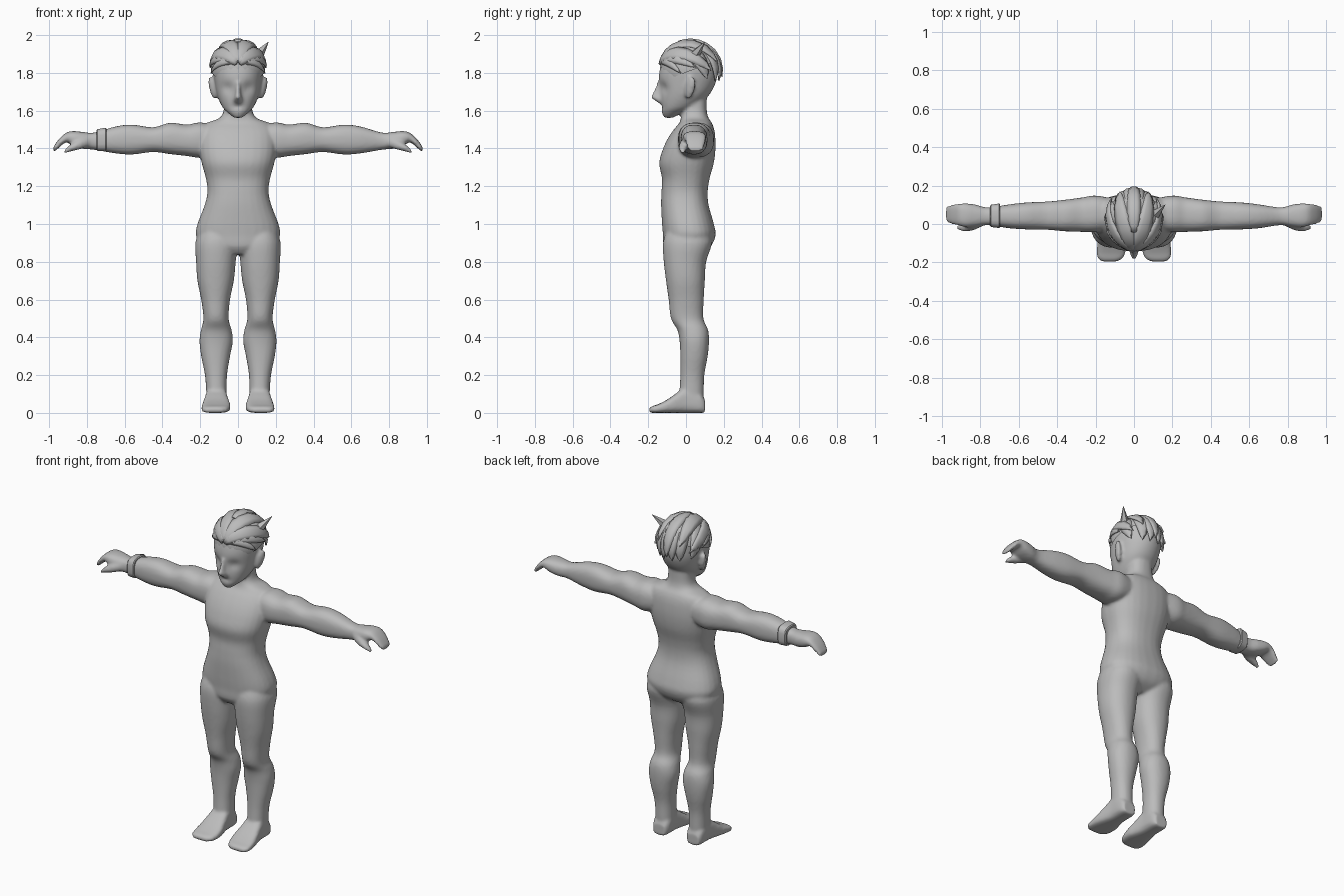
import bpy, bmesh, math
from mathutils import Vector

cube = bpy.data.objects.get("Cube")
if cube:
    bpy.data.objects.remove(cube)

clay = bpy.data.materials.new("grey_clay")
clay.use_nodes = True
GREY = (0.5, 0.5, 0.5, 1)
clay.diffuse_color = GREY
clay.node_tree.nodes["Principled BSDF"].inputs["Base Color"].default_value = GREY


def make_object(name, bm, angle=40):
    bmesh.ops.recalc_face_normals(bm, faces=bm.faces)
    mesh = bpy.data.meshes.new(name)
    bm.to_mesh(mesh)
    bm.free()
    mesh.materials.append(clay)
    obj = bpy.data.objects.new(name, mesh)
    bpy.context.collection.objects.link(obj)
    bpy.ops.object.select_all(action='DESELECT')
    obj.select_set(True)
    bpy.context.view_layer.objects.active = obj
    bpy.ops.object.shade_smooth_by_angle(angle=math.radians(angle))
    return obj


def resample(rows, steps):
    """Catmull-Rom interpolation through rows of numbers."""
    out = []
    for i in range(len(rows) - 1):
        a, b, c, d = (rows[min(max(i + k, 0), len(rows) - 1)] for k in (-1, 0, 1, 2))
        for s in range(steps):
            t = s / steps
            out.append([q + t / 2 * (r - p + t * (2 * p - 5 * q + 4 * r - w + t * (3 * (q - r) + w - p)))
                        for p, q, r, w in zip(a, b, c, d)])
    return out + [list(rows[-1])]


def loft(bm, axis, rows, power=2.2, side=1, steps=4, n=28, tweak=None):
    """Closed skin through rounded sections: position, then min/max of the two other axes."""
    rings = []
    for pos, a0, a1, b0, b1 in resample(rows, steps):
        ring = []
        for k in range(n):
            c, s = (f(2 * math.pi * (k + .5) / n) for f in (math.cos, math.sin))
            u, v = (math.copysign(abs(e) ** (2 / power), e) for e in (c, s))
            co = [(a0 + a1) / 2 + u * (a1 - a0) / 2, (b0 + b1) / 2 + v * (b1 - b0) / 2]
            co.insert("xyz".index(axis), pos)
            if tweak:
                co = tweak(*co)
            ring.append(bm.verts.new((co[0] * side, co[1], co[2])))
        rings.append(ring)
    for r, q in zip(rings, rings[1:]):
        for k in range(n):
            j = (k + 1) % n
            bm.faces.new((r[k], r[j], q[j], q[k]))
    bm.faces.new(rings[0])
    bm.faces.new(rings[-1])


def centred(rows):
    return [(z, -w, w, y0, y1) for z, w, y0, y1 in rows]


# Section tables
TORSO = centred([
    (.84, .12, -.09, .07), (.88, .19, -.118, .13), (.94, .223, -.122, .157), (1.0, .215, -.127, .148),
    (1.1, .177, -.132, .12), (1.17, .162, -.13, .115), (1.24, .17, -.127, .125), (1.32, .192, -.142, .147),
    (1.39, .205, -.125, .156), (1.45, .205, -.098, .156), (1.5, .195, -.065, .15), (1.535, .165, -.035, .137),
    (1.56, .1, -.028, .12), (1.6, .076, -.022, .11), (1.68, .072, -.02, .11)])
HEAD = centred([
    (1.562, .02, -.115, -.07), (1.59, .055, -.128, -.015), (1.62, .083, -.132, .05), (1.68, .11, -.136, .12),
    (1.75, .124, -.144, .158), (1.81, .13, -.14, .165), (1.88, .122, -.12, .16), (1.94, .09, -.08, .13),
    (1.965, .04, -.03, .07)])
LEG = [
    (.97, .03, .2, -.1, .12), (.9, .004, .226, -.122, .138), (.8, .012, .222, -.118, .107),
    (.7, .022, .215, -.106, .1), (.6, .042, .195, -.092, .094), (.5, .05, .183, -.08, .092),
    (.44, .034, .196, -.046, .117), (.38, .027, .204, -.034, .122), (.3, .042, .195, -.03, .115),
    (.2, .058, .175, -.03, .097), (.1, .06, .168, -.035, .094), (.04, .06, .168, -.03, .09)]
FOOT = [
    (.1, .075, .155, 0, .07), (.07, .062, .167, 0, .11), (0, .058, .171, 0, .135), (-.05, .05, .18, 0, .105),
    (-.1, .04, .19, 0, .07), (-.15, .045, .194, 0, .045), (-.18, .06, .188, 0, .035), (-.196, .09, .165, 0, .025)]
ARM = [
    (.1, -.03, .13, 1.38, 1.52), (.2, -.043, .148, 1.352, 1.538), (.27, -.041, .138, 1.36, 1.526),
    (.36, -.038, .126, 1.37, 1.536), (.45, -.03, .117, 1.381, 1.512), (.56, -.028, .112, 1.368, 1.526),
    (.65, -.022, .102, 1.374, 1.516), (.76, -.006, .086, 1.393, 1.484), (.82, -.014, .1, 1.398, 1.487),
    (.87, -.018, .107, 1.412, 1.492), (.91, -.008, .106, 1.432, 1.483), (.95, 0, .1, 1.402, 1.447),
    (.978, .012, .09, 1.378, 1.406)]
THUMB = [
    (.79, -.012, .04, 1.41, 1.46), (.84, -.034, .018, 1.395, 1.445), (.89, -.037, .004, 1.383, 1.418),
    (.918, -.03, -.006, 1.373, 1.393)]
NOSE = centred([
    (1.635, .022, -.138, -.1), (1.652, .025, -.162, -.1), (1.672, .02, -.188, -.1), (1.7, .015, -.172, -.1),
    (1.755, .014, -.15, -.1)])


def sculpt_face(x, y, z):
    """Press in the eye sockets and the mouth hollow."""
    if y < -.03:
        eye = math.exp(-((abs(x) - .055) / .03) ** 2 - ((z - 1.72) / .03) ** 2)
        mouth = math.exp(-(x / .04) ** 2 - ((z - 1.62) / .012) ** 2)
        y += .018 * eye + .007 * mouth
    return [x, y, z]


# Body: overlapping limbs fused into one smooth skin
bm = bmesh.new()
loft(bm, "z", TORSO, 2.4)
loft(bm, "z", HEAD, 2.1, steps=6, n=40, tweak=sculpt_face)
loft(bm, "z", NOSE, 1.8)
for side in (1, -1):
    loft(bm, "z", LEG, side=side)
    loft(bm, "y", FOOT, 3.2, side)
    loft(bm, "x", ARM, 2.5, side)
    loft(bm, "x", THUMB, 2.5, side)
    # Ear
    ear = bmesh.ops.create_uvsphere(bm, u_segments=16, v_segments=10, radius=1)["verts"]
    for v in ear:
        x, y, z = v.co
        v.co = (side * (.134 + .018 * x + .012 * z + .008 * y), .022 + .027 * y + .01 * z, 1.722 + .06 * z)
body = make_object("body", bm, 60)
remesh = body.modifiers.new("fuse", 'REMESH')
remesh.mode = 'VOXEL'
remesh.voxel_size = .009
remesh.use_smooth_shade = True
relax = body.modifiers.new("relax", 'SMOOTH')
relax.factor = .5
relax.iterations = 5

# Wristband
bm = bmesh.new()
loft(bm, "x", [(.697, -.022, .108, 1.385, 1.511), (.748, -.016, .1, 1.386, 1.502)], 3.5, -1, 1, 16)
band = make_object("wristband", bm, 40)
bevel = band.modifiers.new("soft_edge", 'BEVEL')
bevel.width = .005

# Hair cap, cut along a hairline sloping down to the back
CENTRE = Vector((0, .02, 1.82))
RADII = Vector((.143, .158, .15))


def on_skull(direction, lift=1.0):
    return CENTRE + direction.normalized() * RADII * lift


bm = bmesh.new()
bmesh.ops.create_uvsphere(bm, u_segments=24, v_segments=14, radius=1)
for v in bm.verts:
    v.co = on_skull(v.co.copy())
bmesh.ops.bisect_plane(bm, geom=bm.verts[:] + bm.edges[:] + bm.faces[:], plane_co=(0, .02, 1.81),
                       plane_no=(0, -.38, 1), clear_inner=True)
make_object("hair_cap", bm)


def hair_lock(bm, start, middle, end, width, lift, side=1, steps=8):
    """Leaf-shaped ridged blade swept over the skull from start to a pointed end."""
    a, b, c = (Vector((p[0] * side, p[1], p[2])).normalized() for p in (start, middle, end))
    path = lambda t: (a * (1 - t) ** 2 + b * 2 * t * (1 - t) + c * t * t).normalized()
    rows = []
    for i in range(steps + 1):
        t = i / steps
        d = path(t)
        across = d.cross(path(t + .02) - path(t - .02)).normalized()
        w = width * (math.sin(math.pi * (.12 + .88 * t)) ** .7 if t < 1 else .02)
        high = lift + .03 * t
        rows.append([bm.verts.new(on_skull(d + across * w * k, high - .09 * abs(k) * (1 - t / 2)))
                     for k in (-1, -.4, .4, 1)])
    for r, q in zip(rows, rows[1:]):
        for k in range(3):
            bm.faces.new((r[k], r[k + 1], q[k + 1], q[k]))


# Hair locks fanning from the front parting
FRONT = (.03, -1, .22)
LOCKS = [
    (FRONT, (.3, -.5, 1.5), (.55, 1, .25), .3, 1.1),
    (FRONT, (.8, -.7, 1.0), (.85, .75, -.05), .27, 1.1),
    (FRONT, (.9, -.9, .75), (1, .2, .05), .2, 1.07),
    (FRONT, (.8, -.9, .5), (1, -.3, -.15), .14, 1.06),
    ((.5, -.2, 1), (1, .3, .6), (.9, .65, -.38), .28, 1.05),
    ((.3, .2, 1), (.5, .9, .7), (.55, 1, -.48), .28, 1.06),
    ((.1, .3, 1), (.15, 1, .7), (.2, 1, -.42), .26, 1.08)]
bm = bmesh.new()
for side in (1, -1):
    for lock in LOCKS:
        hair_lock(bm, *lock, side)
hair_lock(bm, (0, -.4, 1), (0, .6, 1.1), (0, 1, -.25), .26, 1.11)
locks = make_object("hair_locks", bm, 35)
thick = locks.modifiers.new("thickness", 'SOLIDIFY')
thick.thickness = .007

# Stray tuft on the left of the crown
bm = bmesh.new()
base, tip = Vector((.1, .04, 1.885)), Vector((.162, .1, 1.965))
aim = tip - base
bmesh.ops.create_cone(bm, cap_ends=True, segments=5, radius1=.034, radius2=.001, depth=aim.length)
turn = aim.to_track_quat('Z', 'Y')
for v in bm.verts:
    v.co = turn @ v.co + (base + tip) / 2
make_object("hair_tuft", bm, 30)
